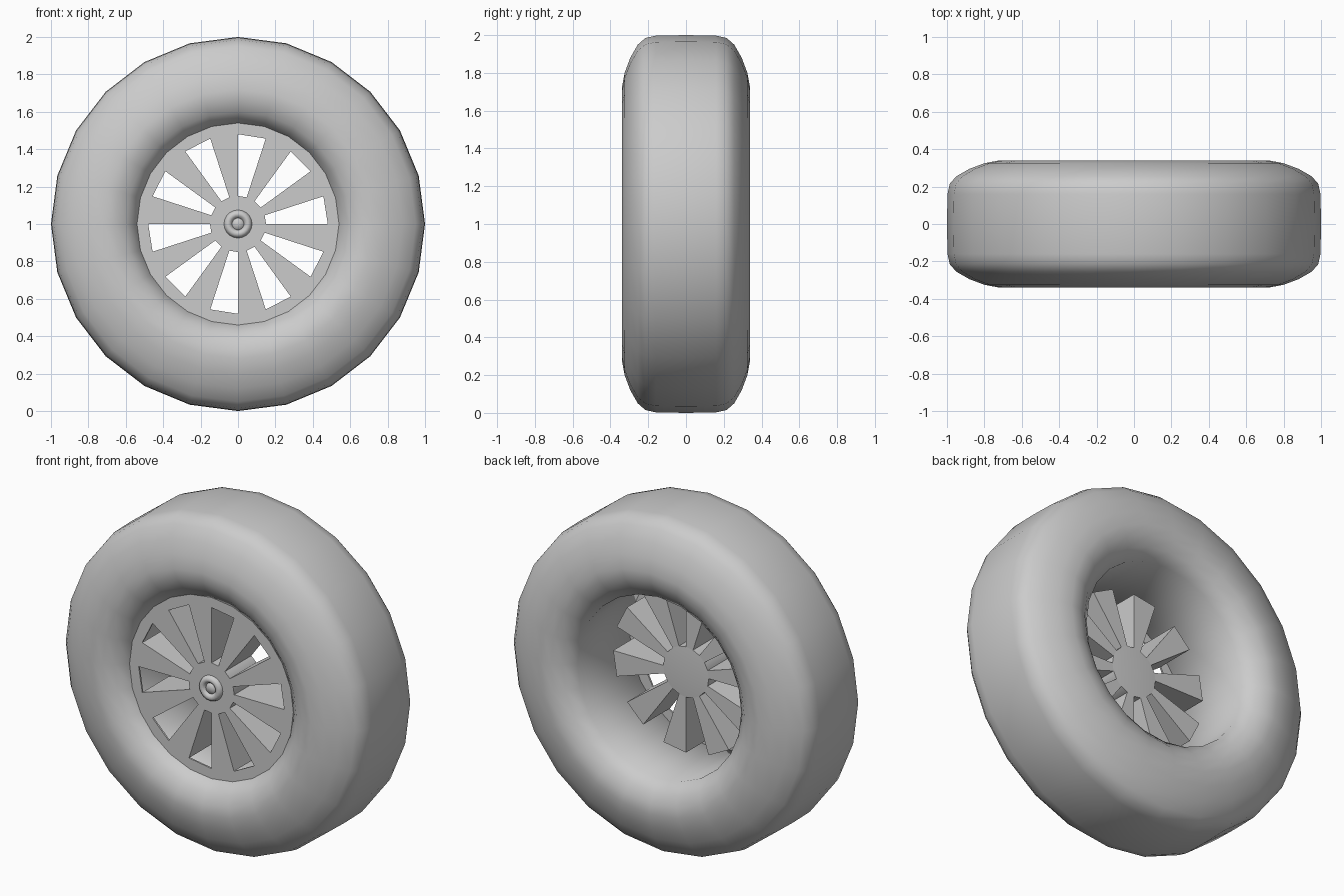
import bpy, bmesh, math
from math import pi, sin, cos

cube = bpy.data.objects.get("Cube")
if cube:
    bpy.data.objects.remove(cube, do_unlink=True)

grey = bpy.data.materials.new("plain grey")
grey.use_nodes = True
grey.diffuse_color = (0.6, 0.6, 0.6, 1)
grey.node_tree.nodes["Principled BSDF"].inputs["Base Color"].default_value = (0.6, 0.6, 0.6, 1)

AXLE = 1.0              # height of the wheel centre
FACE, BACK = -0.25, 0.0  # front and back planes of the spokes
HUB, TIP = 0.15, 0.48   # spoke inner and outer radius
SPOKES = 10


def point(r, y, a):
    return (r * cos(a), y, AXLE + r * sin(a))


def finish(name, bm, smooth=None):
    bmesh.ops.recalc_face_normals(bm, faces=bm.faces[:])
    mesh = bpy.data.meshes.new(name)
    bm.to_mesh(mesh)
    bm.free()
    mesh.materials.append(grey)
    obj = bpy.data.objects.new(name, mesh)
    bpy.context.collection.objects.link(obj)
    if smooth:
        bpy.ops.object.select_all(action='DESELECT')
        obj.select_set(True)
        bpy.context.view_layer.objects.active = obj
        bpy.ops.object.shade_smooth_by_angle(angle=math.radians(smooth))
    return obj


def lathe(name, profile, sides, closed, smooth):
    """Turn a (radius, y) profile about the axle; radius 0 makes a pole."""
    bm = bmesh.new()
    rings = []
    for r, y in profile:
        if r == 0:
            rings.append([bm.verts.new(point(0, y, 0))] * sides)
        else:
            rings.append([bm.verts.new(point(r, y, 2 * pi * i / sides)) for i in range(sides)])
    pairs = list(zip(rings, rings[1:]))
    if closed:
        pairs.append((rings[-1], rings[0]))
    for a, b in pairs:
        for i in range(sides):
            j = (i + 1) % sides
            corners = list(dict.fromkeys((a[i], a[j], b[j], b[i])))
            bm.faces.new(corners)
    return finish(name, bm, smooth)


# Tyre with the open barrel inside it
half = [(0.54, 0.25), (0.60, 0.305), (0.66, 0.333), (0.72, 0.34), (0.80, 0.325),
        (0.88, 0.295), (0.95, 0.255), (0.985, 0.215), (0.997, 0.16)]
profile = half + [(1.0, 0)] + [(r, -y) for r, y in reversed(half)]
lathe("tyre", profile, 24, True, 50)

# Flat ring that joins the spoke ends
lathe("rim_ring", [(TIP, FACE), (0.55, FACE), (0.55, FACE + 0.01), (TIP, FACE + 0.01)],
      SPOKES * 2, True, 30)

# Deep wedge spokes, alternating with equal openings
step = 2 * pi / SPOKES
bm = bmesh.new()
for k in range(SPOKES):
    a0, a1 = (k + 0.5) * step, (k + 1) * step
    corners = [(HUB, a0), (TIP, a0), (TIP, a1), (HUB, a1)]
    front = [bm.verts.new(point(r, FACE, a)) for r, a in corners]
    back = [bm.verts.new(point(r, BACK, a)) for r, a in corners]
    bm.faces.new(front)
    bm.faces.new(back)
    for i in range(4):
        j = (i + 1) % 4
        bm.faces.new((front[i], front[j], back[j], back[i]))
finish("spokes", bm)

# Hub core with a slightly domed back
lathe("hub", [(0, FACE), (HUB, FACE), (HUB, BACK), (0, BACK + 0.01)], SPOKES * 2, False, 30)

# Rounded ring and button in the middle of the hub
lathe("hub_cap", [(0.075, FACE), (0.07, FACE - 0.015), (0.055, FACE - 0.025),
                  (0.04, FACE - 0.018), (0.032, FACE - 0.006), (0.028, FACE - 0.014),
                  (0, FACE - 0.016)], 20, False, 60)
